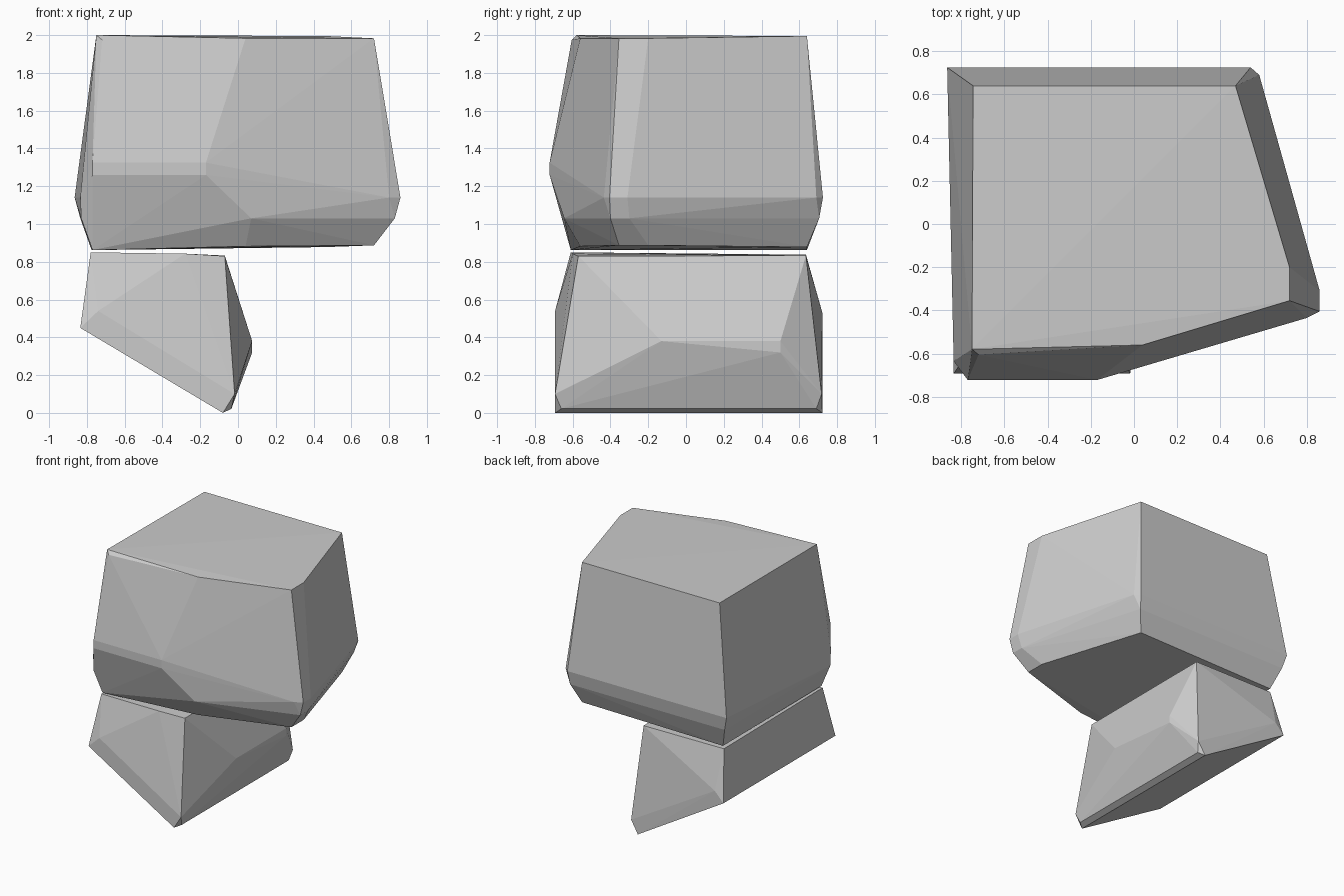
import bpy, bmesh


def hull_rock(name, rings):
    """Flat-faced boulder: convex hull stretched over its contour rings."""
    bm = bmesh.new()
    for ring in rings:
        for p in ring:
            bm.verts.new(p)
    res = bmesh.ops.convex_hull(bm, input=bm.verts[:])
    junk = {v for v in res["geom_interior"] + res["geom_unused"]
            if isinstance(v, bmesh.types.BMVert)}
    bmesh.ops.delete(bm, geom=list(junk), context='VERTS')
    bmesh.ops.dissolve_limit(bm, angle_limit=0.008, verts=bm.verts[:], edges=bm.edges[:])
    bmesh.ops.recalc_face_normals(bm, faces=bm.faces[:])
    mesh = bpy.data.meshes.new(name)
    bm.to_mesh(mesh)
    bm.free()
    ob = bpy.data.objects.new(name, mesh)
    bpy.context.collection.objects.link(ob)
    return ob


# Large upper boulder: top, front bulge, waist, lower chamfer, underside
hull_rock("upper_boulder", [
    [(-.745, .64, 1.995), (.47, .64, 1.995), (.72, -.2, 1.983), (.72, -.355, 1.983),
     (.04, -.56, 1.983), (-.75, -.58, 2.0), (-.72, -.605, 1.975)],
    [(-.77, -.722, 1.325), (-.17, -.722, 1.325), (-.77, -.722, 1.26), (-.17, -.722, 1.26)],
    [(-.865, .725, 1.14), (.54, .725, 1.14), (.58, .69, 1.14), (.86, -.31, 1.14),
     (.86, -.405, 1.14), (.80, -.435, 1.14), (-.835, -.635, 1.14)],
    [(-.835, .705, 1.03), (.53, .705, 1.03), (.83, -.30, 1.03), (.83, -.40, 1.03),
     (.07, -.645, 1.03), (-.83, -.635, 1.03)],
    [(-.775, .64, .862), (.47, .64, .878), (.72, -.2, .887), (.72, -.355, .887),
     (.04, -.56, .882), (-.77, -.61, .862)],
])

# Small wedge boulder beneath: top, widest corners, right bulge, foot
hull_rock("lower_boulder", [
    [(-.78, -.61, .85), (-.28, -.60, .843), (-.07, -.57, .83),
     (-.07, .635, .833), (-.78, .635, .838)],
    [(-.74, -.693, .54), (-.835, -.693, .45), (-.76, .722, .53), (-.835, .722, .45)],
    [(.075, -.13, .38), (.075, .50, .38), (.075, .50, .32)],
    [(-.018, -.693, .10), (-.018, .718, .10), (-.035, -.66, .022), (-.035, .69, .022),
     (-.08, -.693, 0), (-.08, .722, 0)],
])
